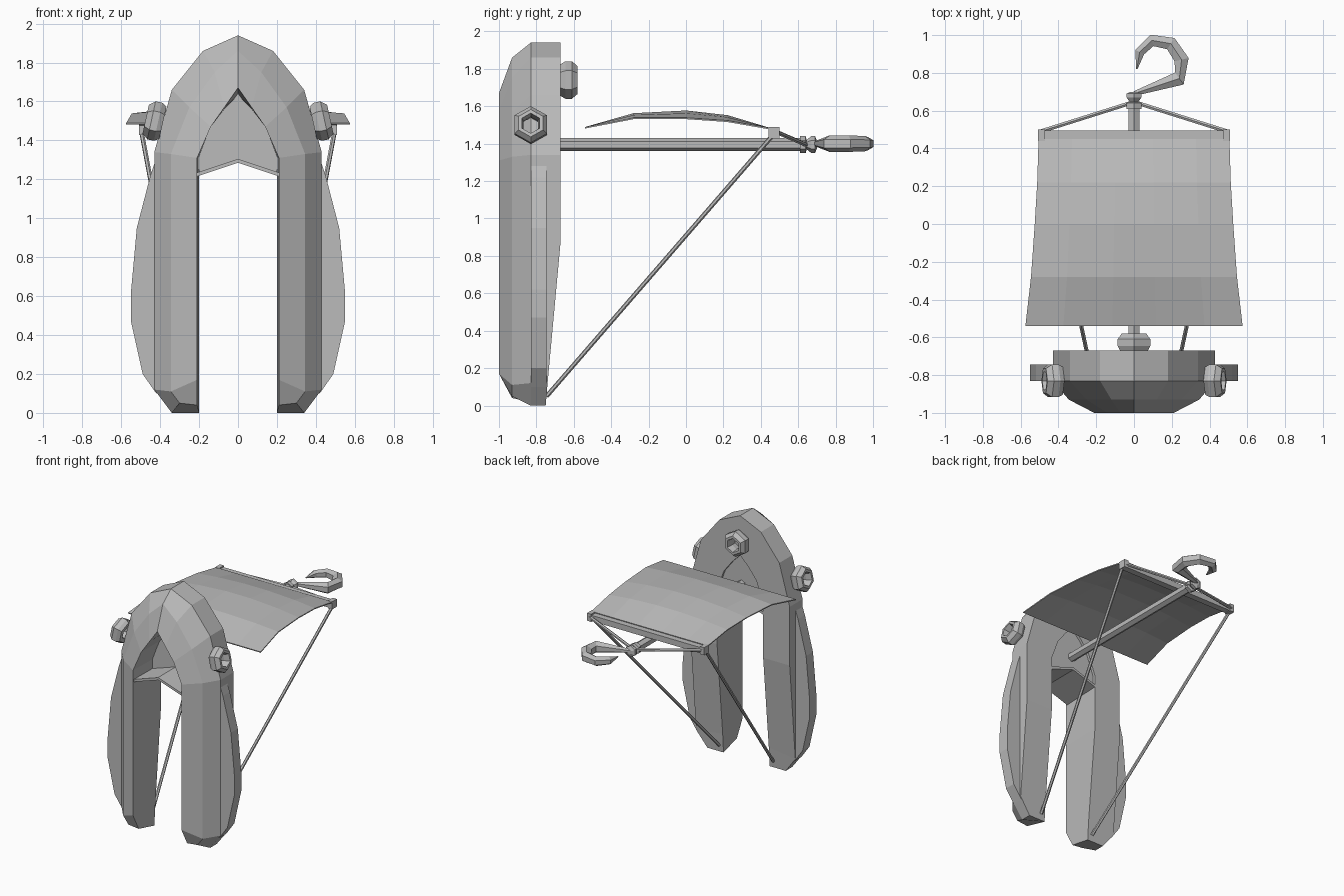
import bpy, bmesh, math
from mathutils import Vector

cube = bpy.data.objects.get("Cube")
if cube:
    bpy.data.objects.remove(cube, do_unlink=True)

mat = bpy.data.materials.new("plain grey")
mat.use_nodes = True
GREY = (0.5, 0.5, 0.5, 1)
mat.diffuse_color = GREY
mat.node_tree.nodes["Principled BSDF"].inputs["Base Color"].default_value = GREY


def finish(name, bm, mirror=False):
    bmesh.ops.remove_doubles(bm, verts=bm.verts, dist=0.0005)
    bmesh.ops.recalc_face_normals(bm, faces=bm.faces)
    mesh = bpy.data.meshes.new(name)
    bm.to_mesh(mesh)
    bm.free()
    mesh.materials.append(mat)
    obj = bpy.data.objects.new(name, mesh)
    bpy.context.collection.objects.link(obj)
    if mirror:
        mod = obj.modifiers.new("Mirror", 'MIRROR')
        mod.use_clip = True
    return obj


def loft(name, rings, closed=True, caps=(True, True), loop=False, mirror=False):
    """Skin a list of rings with quads."""
    bm = bmesh.new()
    rows = [[bm.verts.new(p) for p in ring] for ring in rings]
    pairs = list(zip(rows, rows[1:])) + ([(rows[-1], rows[0])] if loop else [])
    n = len(rows[0])
    for a, b in pairs:
        for i in range(n if closed else n - 1):
            j = (i + 1) % n
            bm.faces.new((a[i], a[j], b[j], b[i]))
    if not loop:
        for cap, row in zip(caps, (rows[0], rows[-1])):
            if cap:
                bm.faces.new(row)
    return finish(name, bm, mirror)


def plate(name, outline, y0, y1, mirror=False):
    """Extrude an x-z outline along y."""
    return loft(name, [[(x, y, z) for x, z in outline] for y in (y0, y1)], mirror=mirror)


def tube(name, path, radii, sides=6, mirror=False):
    path = [Vector(p) for p in path]
    rings = []
    for i, p in enumerate(path):
        d = (path[min(i + 1, len(path) - 1)] - path[max(i - 1, 0)]).normalized()
        u = d.cross(Vector((0, 0, 1))).normalized()
        v = u.cross(d)
        angles = [math.tau * k / sides for k in range(sides)]
        rings.append([p + radii[i] * (u * math.sin(a) + v * math.cos(a)) for a in angles])
    return loft(name, rings, mirror=mirror)


def box(name, centre, size, mirror=False):
    x, y, z = (s / 2 for s in size)
    c = Vector(centre)
    ends = [[c + Vector((sx, sy, sz)) for sy, sz in ((-y, -z), (y, -z), (y, z), (-y, z))]
            for sx in (-x, x)]
    return loft(name, ends, mirror=mirror)


def nut(name, centre, axis, mirror=False):
    """Hexagonal ring with chamfered rims."""
    profile = ((.05, -.045), (.085, -.045), (.1, -.02), (.1, .015), (.075, .045), (.055, .045), (.045, 0))
    d = Vector(axis).normalized()
    u = d.cross(Vector((0, 0, 1))).normalized()
    v = u.cross(d)
    rings = []
    for k in range(6):
        a = math.tau * k / 6
        out = u * math.sin(a) + v * math.cos(a)
        rings.append([Vector(centre) + out * r + d * h for r, h in profile])
    return loft(name, rings, loop=True, mirror=mirror)


# Arched body: inner front, bevel, outer front, outer back, inner back
FRONT, BEVEL, MID, BACK = -1, -.93, -.83, -.67


def section(a, b, c, e, front=FRONT, back=BACK):
    return [(a[0], front, a[1]), (b[0], BEVEL, b[1]), (c[0], MID, c[1]),
            (c[0], back, c[1]), (e[0], back, e[1])]


body = [
    section((0, 1.67), (0, 1.86), (0, 1.94), (0, 1.63)),
    section((.07, 1.57), (.12, 1.75), (.18, 1.86), (.07, 1.56)),
    section((.14, 1.47), (.25, 1.57), (.34, 1.66), (.14, 1.47)),
    section((.21, 1.31), (.345, 1.33), (.43, 1.34), (.2, 1.31)),
    section((.21, .88), (.345, .88), (.43, .88), (.2, .88)),
    section((.21, .17), (.345, .11), (.43, .12), (.2, .15), back=-.74),
    section((.21, .04), (.3, .05), (.34, 0), (.2, 0), front=BEVEL, back=-.75),
]
loft("arched_body", body, caps=(False, True), mirror=True)

# Side flanges on the legs
plate("leg_flange", [(.39, 1.4), (.45, 1.22), (.52, .95), (.55, .62), (.55, .47),
                     (.49, .2), (.42, .1), (.38, .3)], MID, -.745, mirror=True)

# Wall and gabled sill inside the arch
plate("arch_wall", [(0, 1.3), (.2, 1.22), (.205, 1.31), (.15, 1.475), (0, 1.68)],
      -.77, -.69, mirror=True)
plate("arch_sill", [(0, 1.285), (.21, 1.215), (.21, 1.235), (0, 1.305)], -.99, BACK, mirror=True)

# Nuts
nut("side_nut", (.43, MID, 1.5), (1, 0, .22), mirror=True)
nut("back_nut", (0, -.625, 1.74), (0, 1, 0))

# Beam with collar and hook
Z = 1.395
tube("beam", [(0, -.75, Z), (0, .64, Z)], (.034, .034))
tube("beam_collar", [(0, y, Z) for y in (.61, .64, .645, .67, .69, .70)],
     (.045, .045, .025, .045, .045, .02))
hook_path = [(0, .69), (.24, .77), (.252, .87), (.195, .955), (.095, .972), (.03, .91), (.015, .82)]
tube("hook", [(x, y, Z + .005) for x, y in hook_path],
     (.014, .045, .044, .041, .036, .03, .004))

# Crossbar, braces and stays
box("crossbar", (0, .47, 1.455), (.98, .05, .045))
box("crossbar_end", (.49, .47, 1.458), (.035, .06, .06), mirror=True)
tube("brace", [(.02, .64, Z), (.495, .49, 1.46)], (.012, .012), mirror=True)
tube("stay", [(.495, .46, 1.44), (.235, -.745, .05)], (.012, .012), mirror=True)

# Curved canopy sheet, slightly crowned across its width
rows = ((-.54, 1.485, .575, 0), (-.28, 1.56, .545, .025), (0, 1.575, .525, .04),
        (.22, 1.55, .512, .03), (.45, 1.48, .505, 0))
steps = (-1, -.65, -.2, .2, .65, 1)
sheet = loft("canopy", [[(s * w, y, z - drop * s * s) for s in steps] for y, z, w, drop in rows],
             closed=False, caps=(False, False))
solid = sheet.modifiers.new("Thickness", 'SOLIDIFY')
solid.thickness = .008
solid.offset = 0
